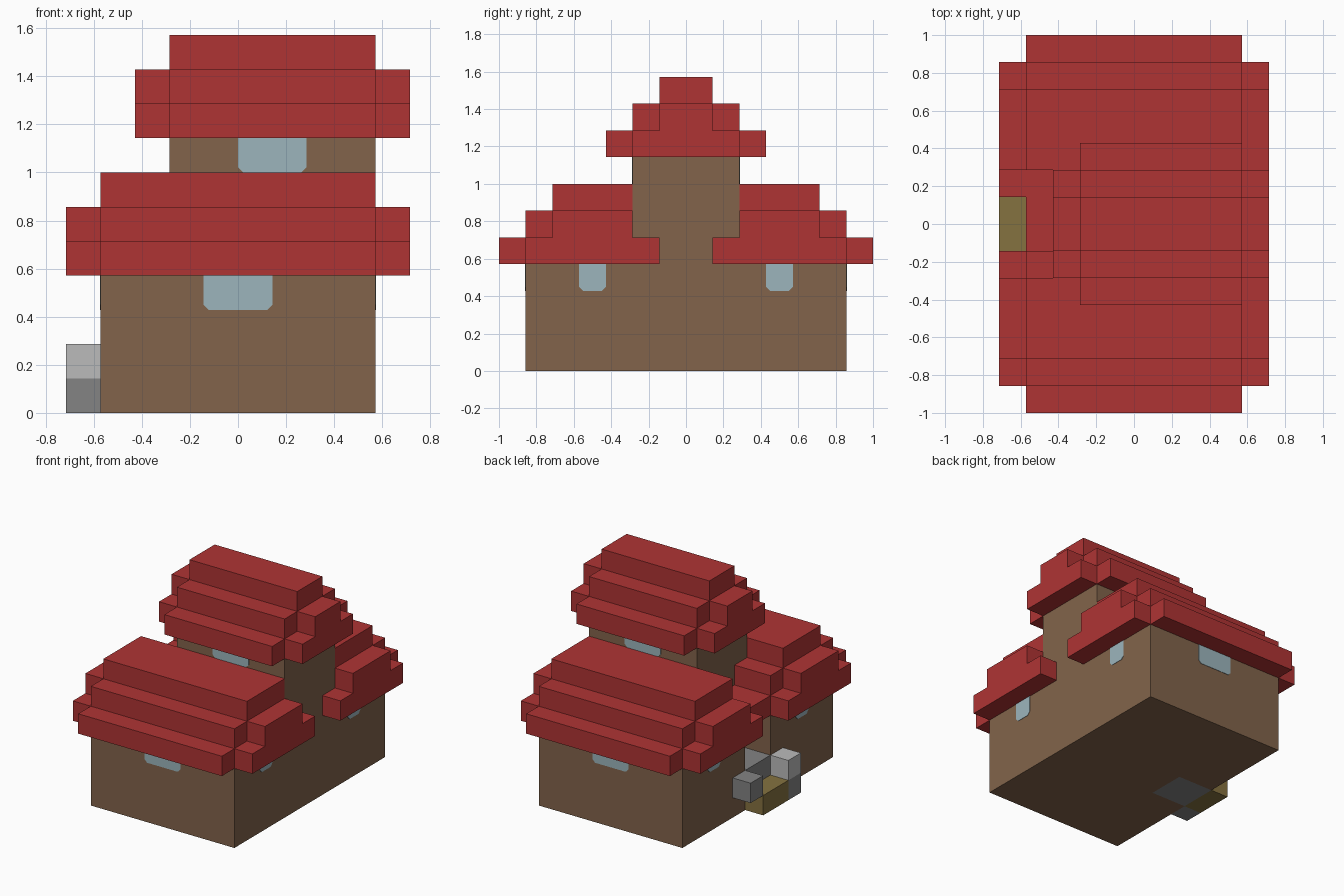
import bpy
import bmesh
from mathutils import Vector

U = 1 / 7  # one block

if "Cube" in bpy.data.objects:
    bpy.data.objects.remove(bpy.data.objects["Cube"])


def material(name, r, g, b):
    m = bpy.data.materials.new(name)
    m.use_nodes = True
    m.diffuse_color = (r, g, b, 1)
    m.node_tree.nodes["Principled BSDF"].inputs["Base Color"].default_value = (r, g, b, 1)
    return m


red = material("roof red", .43, .034, .034)
brown = material("wall brown", .223, .127, .07)
glass = material("window blue", .332, .462, .503)
grey = material("stone grey", .227, .227, .227)
pale = material("pale stone", .497, .497, .497)
ochre = material("step ochre", .235, .168, .051)


def prism(name, outline, axis, lo, hi, mat):
    """Extrude a 2D outline along an axis; all sizes in blocks."""
    place = {"x": lambda a, b, t: (t, a, b),
             "y": lambda a, b, t: (a, t, b),
             "z": lambda a, b, t: (a, b, t)}[axis]
    bm = bmesh.new()
    face = bm.faces.new([bm.verts.new(Vector(place(a, b, lo)) * U) for a, b in outline])
    ext = bmesh.ops.extrude_face_region(bm, geom=[face])
    verts = [g for g in ext["geom"] if isinstance(g, bmesh.types.BMVert)]
    bmesh.ops.translate(bm, verts=verts, vec=Vector(place(0, 0, hi - lo)) * U)
    bmesh.ops.recalc_face_normals(bm, faces=bm.faces)
    mesh = bpy.data.meshes.new(name)
    bm.to_mesh(mesh)
    bm.free()
    mesh.materials.append(mat)
    ob = bpy.data.objects.new(name, mesh)
    bpy.context.collection.objects.link(ob)
    return ob


def box(name, x, y, z, mat):
    outline = [(x[0], y[0]), (x[1], y[0]), (x[1], y[1]), (x[0], y[1])]
    return prism(name, outline, "z", z[0], z[1], mat)


def window(name, axis, centre, width, z, wall, side):
    """Thin pane with clipped lower corners on a wall facing side * axis."""
    w, c = width / 2, .15
    outline = [(centre - w, z + 1), (centre - w, z + c), (centre - w + c, z),
               (centre + w - c, z), (centre + w, z + c), (centre + w, z + 1)]
    prism(name, outline, axis, side * (wall - .02), side * (wall + .02), glass)


# Walls, with a doorway notch on the right side
prism("ground_floor", [(-4, -6), (4, -6), (4, 6), (-4, 6), (-4, 1), (-2, 1), (-2, -1), (-4, -1)],
      "z", 0, 4, brown)
box("upper_floor", (-2, 4), (-2, 2), (4, 8), brown)

# Lower roofs: stepped slope, plus narrower gable ends
for side, label in ((-1, "front"), (1, "back")):
    slope = [(-2, 4), (-7, 4), (-7, 5), (-6, 5), (-6, 6), (-5, 6), (-5, 7), (-2, 7)]
    gable = [(-1, 4), (-6, 4), (-6, 5), (-5, 5), (-5, 6), (-2, 6), (-2, 5), (-1, 5)]
    prism(label + "_roof", [(-side * y, z) for y, z in slope], "x", -4, 4, red)
    for end, hand in ((-1, "right"), (1, "left")):
        prism(f"{label}_{hand}_gable", [(-side * y, z) for y, z in gable],
              "x", 4 * end, 5 * end, red)

# Low roof over the doorway
box("porch_roof", (-4, -2), (-2, 2), (4, 5), red)
box("porch_roof_step", (-4, -2), (-2, -1), (5, 6), red)


# Upper roof
def stepped(width):
    half = [(width - i // 2, 8 + (i + 1) // 2) for i in range(2 * width)]
    return half


slope = [(3, 8), (3, 9), (2, 9), (2, 10), (1, 10), (1, 11)]
gable = [(2, 8), (2, 9), (1, 9), (1, 10)]
for name, half, spans in (("upper_roof", slope, [(-2, 4)]),
                          ("upper_gable", gable, [(-3, -2), (4, 5)])):
    outline = half + [(-y, z) for y, z in reversed(half)]
    for lo, hi in spans:
        prism(name, outline, "x", lo, hi, red)

# Windows
for side in (-1, 1):
    window("lower_window", "y", 0, 2, 3, 6, side)
    window("upper_window", "y", 1, 2, 7, 2, side)
    for y in (-3.5, 3.5):
        window("side_window", "x", y, 1, 3, 4, side)

# Doorway steps and stone posts
box("door_sill", (-4, -2), (-1, 1), (0, 2), grey)
box("door_step", (-5, -4), (-1, 1), (0, 1), ochre)
box("back_post", (-5, -4), (1, 2), (1, 2), grey)
box("front_post_base", (-5, -4), (-2, -1), (0, 1), grey)
box("front_post_top", (-5, -4), (-2, -1), (1, 2), pale)
